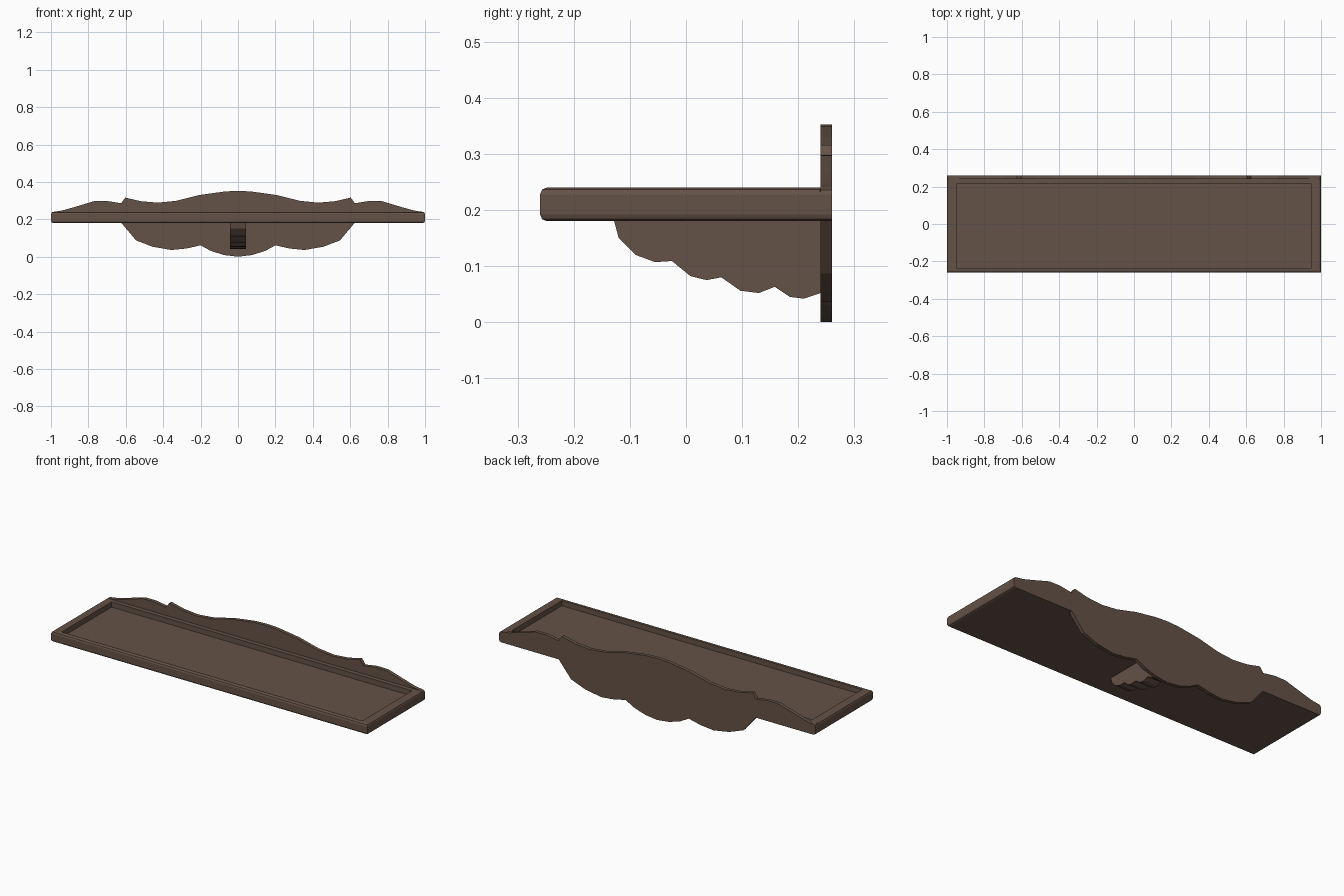
import bpy, bmesh

if "Cube" in bpy.data.objects:
    bpy.data.objects.remove(bpy.data.objects["Cube"])

wood = bpy.data.materials.new("dark_wood")
wood.diffuse_color = (0.13, 0.085, 0.063, 1)
wood.use_nodes = True
wood.node_tree.nodes["Principled BSDF"].inputs["Base Color"].default_value = wood.diffuse_color


def finish(name, bm):
    bmesh.ops.recalc_face_normals(bm, faces=bm.faces[:])
    me = bpy.data.meshes.new(name)
    bm.to_mesh(me)
    bm.free()
    me.materials.append(wood)
    ob = bpy.data.objects.new(name, me)
    bpy.context.collection.objects.link(ob)
    return ob


def extrude_outline(name, points, direction):
    bm = bmesh.new()
    face = bm.faces.new([bm.verts.new(p) for p in points])
    ext = bmesh.ops.extrude_face_region(bm, geom=[face])
    verts = [v for v in ext["geom"] if isinstance(v, bmesh.types.BMVert)]
    bmesh.ops.translate(bm, verts=verts, vec=direction)
    return finish(name, bm)


# Tray: a board with a sunken top and eased front and side edges
def make_tray():
    bm = bmesh.new()
    x, y0, y1, z0, z1 = 1.0, -0.26, 0.24, 0.18, 0.24
    ix, iy0, iy1, floor = 0.95, -0.235, 0.215, 0.21

    def ring(hx, a, b, z):
        return [bm.verts.new(p) for p in
                ((-hx, a, z), (hx, a, z), (hx, b, z), (-hx, b, z))]

    rings = [ring(x, y0, y1, z0), ring(x, y0, y1, z1),
             ring(ix, iy0, iy1, z1), ring(ix, iy0, iy1, floor)]
    bm.faces.new(rings[0])
    bm.faces.new(rings[-1])
    for lo, hi in zip(rings, rings[1:]):
        for i in range(4):
            j = (i + 1) % 4
            bm.faces.new((lo[i], lo[j], hi[j], hi[i]))
    eased = [bm.edges.get((r[i], r[(i + 1) % 4]))
             for r in rings[:2] for i in (0, 1, 3)]
    bmesh.ops.bevel(bm, geom=eased, offset=0.012, segments=2,
                    profile=0.5, affect='EDGES')
    return finish("shelf_tray", bm)


make_tray()

# Scalloped back board: right half from top centre to bottom centre, mirrored
half = [(0.0, 0.352), (0.07, 0.349), (0.205, 0.33), (0.33, 0.299),
        (0.43, 0.289), (0.52, 0.297), (0.603, 0.316), (0.625, 0.286),
        (0.70, 0.298), (0.77, 0.297), (0.88, 0.264), (0.94, 0.247),
        (0.988, 0.24), (0.997, 0.236), (1.0, 0.228), (1.0, 0.192),
        (0.997, 0.184), (0.988, 0.18), (0.623, 0.18), (0.545, 0.087),
        (0.455, 0.053), (0.355, 0.036), (0.275, 0.044), (0.2, 0.061),
        (0.145, 0.031), (0.075, 0.009), (0.0, 0.0)]
outline = half + [(-px, pz) for px, pz in reversed(half[1:-1])]
extrude_outline("back_board", [(px, 0.24, pz) for px, pz in outline],
                (0, 0.02, 0))

# Central support bracket with a stepped scallop underside
bracket = [(0.24, 0.18), (-0.128, 0.18), (-0.12, 0.15), (-0.09, 0.12),
           (-0.055, 0.107), (-0.025, 0.109), (0.008, 0.082), (0.037, 0.075),
           (0.063, 0.08), (0.097, 0.056), (0.13, 0.052), (0.158, 0.063),
           (0.185, 0.045), (0.21, 0.042), (0.24, 0.052)]
extrude_outline("support_bracket", [(-0.044, y, z) for y, z in bracket],
                (0.088, 0, 0))
